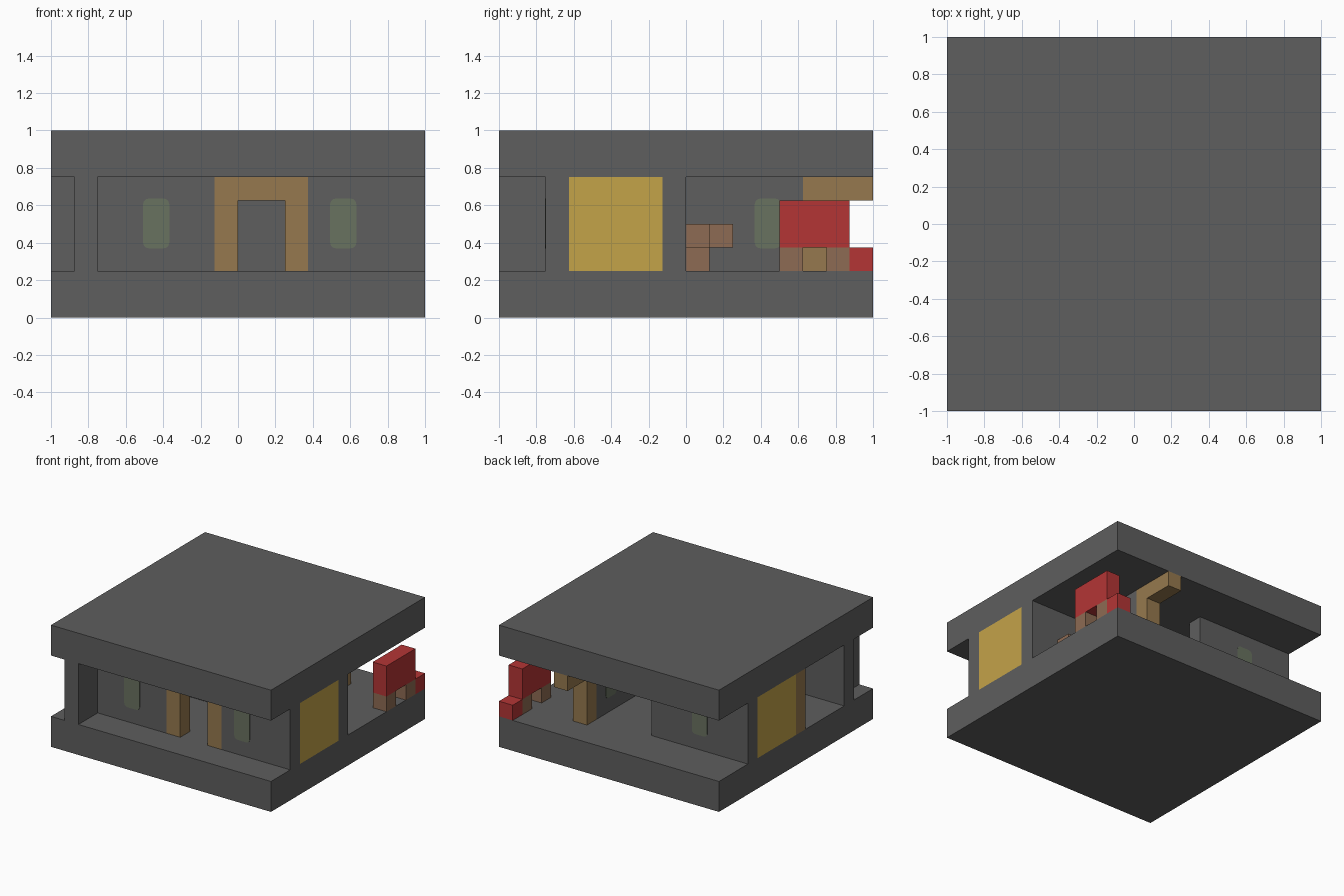
import bpy
import bmesh
import math

if "Cube" in bpy.data.objects:
    bpy.data.objects.remove(bpy.data.objects["Cube"], do_unlink=True)

U = 1 / 8           # block size; the plan below is laid out in blocks
FLOOR, CEIL = 2, 6  # storey limits in blocks


def linear(c):
    return c / 12.92 if c <= 0.04045 else ((c + 0.055) / 1.055) ** 2.4


def material(name, r, g, b):
    col = [linear(c / 255) for c in (r, g, b)] + [1]
    m = bpy.data.materials.new(name)
    m.use_nodes = True
    m.diffuse_color = col
    m.node_tree.nodes["Principled BSDF"].inputs["Base Color"].default_value = col
    return m


STONE = material("grey stone", 94, 94, 94)
OAK = material("oak frame", 150, 121, 78)
GOLD = material("gold panel", 196, 163, 73)
GLASS = material("olive glass", 105, 114, 96)
RED = material("red cloth", 180, 53, 53)
BROWN = material("brown wood", 141, 107, 83)


def finish(name, bm, mat):
    mesh = bpy.data.meshes.new(name)
    bm.to_mesh(mesh)
    bm.free()
    mesh.materials.append(mat)
    ob = bpy.data.objects.new(name, mesh)
    bpy.context.scene.collection.objects.link(ob)
    return ob


def block(name, mat, x, y, z=(FLOOR, CEIL)):
    """Box between pairs of limits given in blocks."""
    bm = bmesh.new()
    bmesh.ops.create_cube(bm, size=1)
    for v in bm.verts:
        v.co = [(lim[0] if c < 0 else lim[1]) * U for c, lim in zip(v.co, (x, y, z))]
    return finish(name, bm, mat)


def window(name, centre, axis):
    """Rounded pane through a wall, barely proud of both faces."""
    w, h, r, t = 0.07, 0.133, 0.03, U / 2 + 0.003
    outline = []
    for q, (sx, sz) in enumerate([(1, 1), (-1, 1), (-1, -1), (1, -1)]):
        for k in range(4):
            a = math.radians(90 * q + 30 * k)
            outline.append((sx * (w - r) + r * math.cos(a),
                            sz * (h - r) + r * math.sin(a)))
    bm = bmesh.new()
    rings = []
    for d in (-t, t):
        rings.append([bm.verts.new((d, s, z) if axis == "x" else (s, d, z))
                      for s, z in outline])
        bm.faces.new(rings[-1])
    n = len(outline)
    for i in range(n):
        j = (i + 1) % n
        bm.faces.new((rings[0][i], rings[0][j], rings[1][j], rings[1][i]))
    bmesh.ops.recalc_face_normals(bm, faces=bm.faces)
    finish(name, bm, GLASS).location = centre


# Floor and roof slabs
block("floor_slab", STONE, (-8, 8), (-8, 8), (0, FLOOR))
block("roof_slab", STONE, (-8, 8), (-8, 8), (CEIL, 8))

# Walls
block("front_wall_right", STONE, (-8, -1), (-6, -5))
block("front_wall_left", STONE, (3, 8), (-6, -5))
block("porch_wall", STONE, (-7, -6), (-8, -6))
block("middle_wall", STONE, (-4, 8), (-1, 0))
block("back_wall", STONE, (-8, -1), (4, 5))
block("partition_wall", STONE, (3, 4), (0, 5))

# Gold side panels
block("left_gold_panel", GOLD, (7, 8), (-5, -1))
block("right_gold_panel", GOLD, (-8, -7), (0, 4))

# Door frames
for label, x0, y in (("front", -1, (-6, -5)), ("middle", -8, (-1, 0))):
    block(label + "_door_post_a", OAK, (x0, x0 + 1), y)
    block(label + "_door_post_b", OAK, (x0 + 3, x0 + 4), y)
    block(label + "_door_lintel", OAK, (x0 + 1, x0 + 3), y, (5, CEIL))
block("back_door_post", OAK, (3, 4), (5, 6))
block("back_door_lintel", OAK, (3, 4), (6, 8), (5, CEIL))

# Windows
window("front_window_right", (-3.5 * U, -5.5 * U, 0.503), "y")
window("front_window_left", (4.5 * U, -5.5 * U, 0.503), "y")
window("back_window", (-4.5 * U, 4.5 * U, 0.503), "y")
window("partition_window", (3.5 * U, 3.5 * U, 0.503), "x")

# Red bench on two legs, with a footstool
block("bench_seat", RED, (7, 8), (4, 7), (3, 5))
for label, y0 in (("front", 4), ("back", 6)):
    block("bench_leg_" + label, BROWN, (7, 8), (y0, y0 + 1), (2, 3))
block("footstool", RED, (7, 8), (7, 8), (2, 3))

# Corner table
block("table_top", BROWN, (4, 6), (0, 1), (3, 4))
block("table_return", BROWN, (4, 5), (1, 2), (3, 4))
block("table_leg", BROWN, (4, 5), (0, 1), (2, 3))
